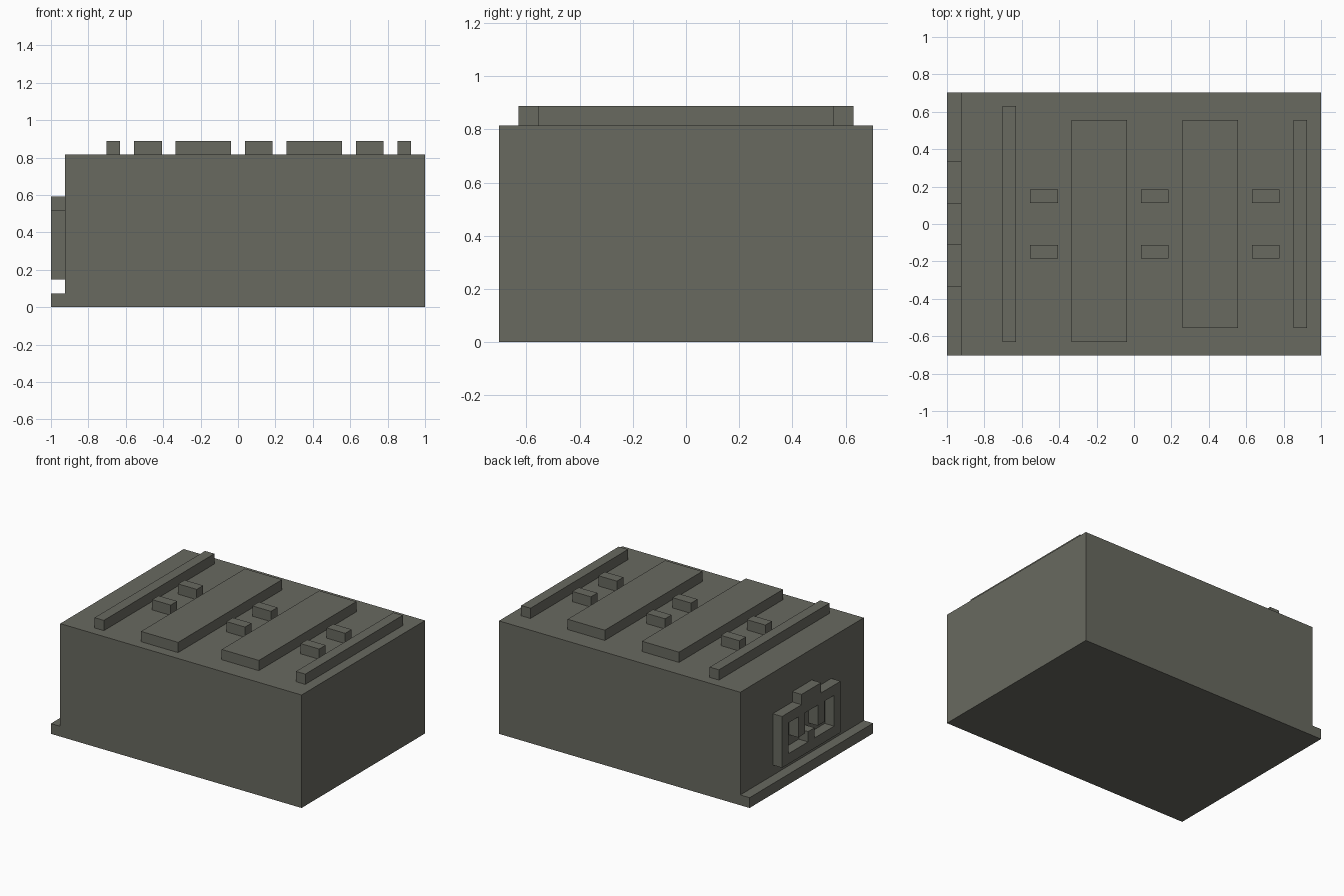
import bpy
import bmesh

# Remove the default object
cube = bpy.data.objects.get("Cube")
if cube:
    bpy.data.objects.remove(cube, do_unlink=True)

U = 2 / 27  # one modelling grid step

# Single flat material
COLOUR = (0.14, 0.142, 0.117, 1)
grey = bpy.data.materials.new("warm_dark_grey")
grey.use_nodes = True
grey.diffuse_color = COLOUR
bsdf = grey.node_tree.nodes["Principled BSDF"]
bsdf.inputs["Base Color"].default_value = COLOUR
bsdf.inputs["Roughness"].default_value = 0.8


def prism(name, profile, x0, x1):
    """Extrude a (y, z) outline along x, all in grid steps."""
    bm = bmesh.new()
    face = bm.faces.new([bm.verts.new((x0 * U, y * U, z * U)) for y, z in profile])
    new = bmesh.ops.extrude_face_region(bm, geom=[face])["geom"]
    verts = [v for v in new if isinstance(v, bmesh.types.BMVert)]
    bmesh.ops.translate(bm, verts=verts, vec=((x1 - x0) * U, 0, 0))
    bmesh.ops.recalc_face_normals(bm, faces=bm.faces)
    mesh = bpy.data.meshes.new(name)
    bm.to_mesh(mesh)
    bm.free()
    mesh.materials.append(grey)
    obj = bpy.data.objects.new(name, mesh)
    bpy.context.collection.objects.link(obj)
    return obj


def box(name, x0, x1, y0, y1, z0, z1):
    return prism(name, [(y0, z0), (y1, z0), (y1, z1), (y0, z1)], x0, x1)


# Casing with a low lip along its right end
casing = [(-9.5, 0), (9.5, 0), (9.5, 11), (-9.5, 11)]
prism("casing", casing, -12.5, 13.5)
box("end_lip", -13.5, -12.5, -9.5, 9.5, 0, 1)

# Long raised strips and wide slabs on the top
box("top_strip_right", -9.5, -8.5, -8.5, 8.5, 11, 12)
box("top_slab_right", -4.5, -0.5, -8.5, 7.5, 11, 12)
box("top_slab_left", 3.5, 7.5, -7.5, 7.5, 11, 12)
box("top_strip_left", 11.5, 12.5, -7.5, 7.5, 11, 12)

# Pairs of small blocks between them
for i, x in enumerate((-7.5, 0.5, 8.5)):
    box(f"top_block_front_{i + 1}", x, x + 2, -2.5, -1.5, 11, 12)
    box(f"top_block_back_{i + 1}", x, x + 2, 1.5, 2.5, 11, 12)

# Socket frame with a raised tab, hollowed by a cutter
half = [(4.5, 2), (4.5, 7), (1.5, 7), (1.5, 8)]
outline = half + [(-y, z) for y, z in reversed(half)]
frame = prism("socket_frame", outline, -13.5, -12.5)
cutter = box("socket_cutter", -14, -12, -3.5, 3.5, 3, 6)
cutter.hide_render = True
cutter.hide_viewport = True
cutter.display_type = 'WIRE'
cut = frame.modifiers.new("opening", 'BOOLEAN')
cut.operation = 'DIFFERENCE'
cut.object = cutter
cut.solver = 'EXACT'

# Three socket pins
box("socket_pin_centre", -13.5, -12.5, -0.5, 0.5, 3, 4)
for side, y in (("front", -2), ("back", 1)):
    box(f"socket_pin_{side}", -13.5, -12.5, y, y + 1, 4, 6)
